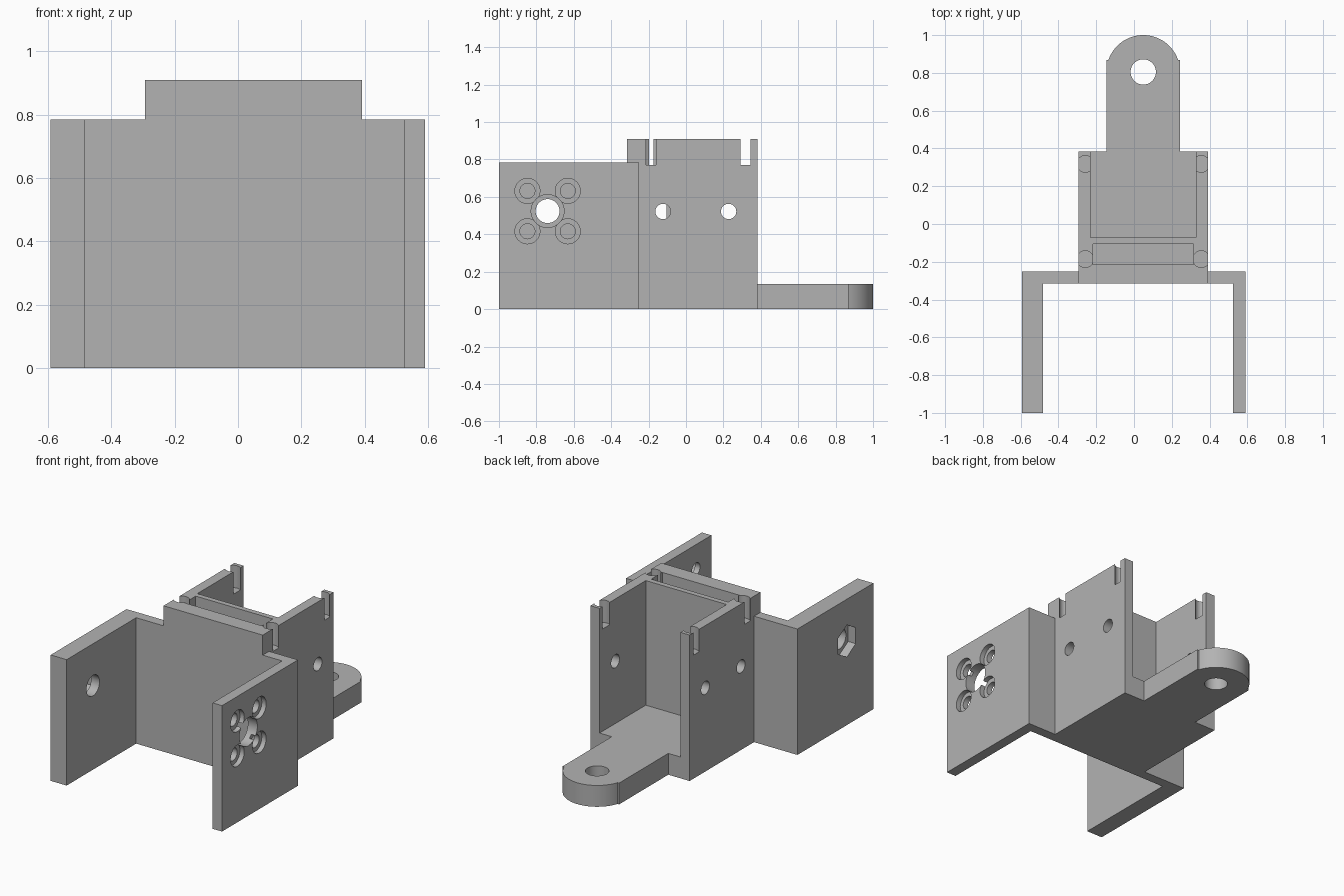
import bpy, math
from mathutils import Matrix, Vector

default = bpy.data.objects.get("Cube")
if default:
    bpy.data.objects.remove(default, do_unlink=True)

grey = bpy.data.materials.new("plain grey")
grey.use_nodes = True
GREY = (0.45, 0.45, 0.45, 1)
grey.diffuse_color = GREY
grey.node_tree.nodes["Principled BSDF"].inputs["Base Color"].default_value = GREY


def prism(name, outline, z0, z1):
    """Extrude a counter-clockwise xy outline from z0 to z1."""
    n = len(outline)
    verts = [(x, y, z) for z in (z0, z1) for x, y in outline]
    faces = [list(range(n))[::-1], list(range(n, 2 * n))]
    faces += [[i, (i + 1) % n, n + (i + 1) % n, n + i] for i in range(n)]
    mesh = bpy.data.meshes.new(name)
    mesh.from_pydata(verts, [], faces)
    mesh.materials.append(grey)
    obj = bpy.data.objects.new(name, mesh)
    bpy.context.collection.objects.link(obj)
    return obj


def rect(x0, x1, y0, y1):
    return [(x0, y0), (x1, y0), (x1, y1), (x0, y1)]


def ring(x, y, r, sides=48, start=0.0):
    angles = [start + math.tau * i / sides for i in range(sides)]
    return [(x + r * math.cos(a), y + r * math.sin(a)) for a in angles]


def cut(obj, cutter):
    cutter.hide_render = True
    mod = obj.modifiers.new("cut", "BOOLEAN")
    mod.operation, mod.solver, mod.object = "DIFFERENCE", "EXACT", cutter
    bpy.context.view_layer.objects.active = obj
    bpy.ops.object.modifier_apply(modifier=mod.name)
    bpy.data.objects.remove(cutter, do_unlink=True)


def drill_z(obj, x, y, r, z0, z1):
    cut(obj, prism("drill", ring(x, y, r), z0, z1))


# Maps a prism's own x, y, z to the model's y, z, x
SIDEWAYS = Matrix(((0, 0, 1), (1, 0, 0), (0, 1, 0))).to_4x4()


def drill_x(obj, y, z, r, x0, x1, sides=48, start=0.0):
    cutter = prism("drill", ring(y, z, r, sides, start), x0, x1)
    cutter.data.transform(SIDEWAYS)
    cut(obj, cutter)


# Housing: thick front wall with two side walls, open at the back
L, R, FRONT, BACK = -0.293, 0.391, -0.315, 0.383
IL, IR, INNER = -0.23, 0.328, -0.072
FLOOR, TOP, WING_TOP = 0.133, 0.91, 0.785
housing = prism("housing", [(L, FRONT), (R, FRONT), (R, BACK), (IR, BACK),
                            (IR, INNER), (IL, INNER), (IL, BACK), (L, BACK)], 0, TOP)
cut(housing, prism("slot", rect(-0.218, 0.314, -0.215, -0.105), FLOOR, 1))
for x in (-0.258, 0.356):
    for y in (-0.186, 0.318):
        drill_z(housing, x, y, 0.044, 0.77, 1)
for x0, x1 in ((-0.4, -0.2), (0.3, 0.5)):
    for y in (-0.123, 0.228):
        drill_x(housing, y, 0.522, 0.041, x0, x1, 32)

# Floor between the walls
prism("floor_plate", rect(IL, IR, INNER, BACK), 0, FLOOR)

# Rear tab with rounded end and pivot hole
TX, TY, TR = 0.049, 0.805, 0.195
a0 = math.asin((0.868 - TY) / TR)
arc = [a0 + (math.pi - 2 * a0) * i / 32 for i in range(33)]
tab = prism("rear_tab", [(TX - TR, BACK), (TX + TR, BACK), (TX + TR, 0.868)]
            + [(TX + TR * math.cos(a), TY + TR * math.sin(a)) for a in arc]
            + [(TX - TR, 0.868)], 0, FLOOR)
drill_z(tab, TX, TY, 0.067, -1, 1)

# Forward wings
WING_BACK, HY, HZ = -0.252, -0.74, 0.524
right_wing = prism("right_wing", [(-0.592, -1), (-0.482, -1), (-0.482, FRONT),
                                  (L, FRONT), (L, WING_BACK), (-0.592, WING_BACK)],
                   0, WING_TOP)
left_wing = prism("left_wing", [(0.525, -1), (0.59, -1), (0.59, WING_BACK),
                                (R, WING_BACK), (R, FRONT), (0.525, FRONT)],
                  0, WING_TOP)

# Bolt hole with hexagonal nut pocket on the thick wing
drill_x(right_wing, HY, HZ, 0.064, -0.7, -0.4)
drill_x(right_wing, HY, HZ, 0.1, -0.7, -0.54, 6, math.pi / 2)

# Shaft hole and four counterbored screw holes on the thin wing
drill_x(left_wing, HY, HZ, 0.088, 0.4, 0.7)
for sy in (-1, 1):
    for sz in (-1, 1):
        y, z = HY + sy * 0.108, HZ + sz * 0.108
        drill_x(left_wing, y, z, 0.04, 0.4, 0.7, 32)
        drill_x(left_wing, y, z, 0.067, 0.56, 0.7, 32)

# Smooth the round surfaces, keep the edges sharp
for obj in (housing, tab, left_wing, right_wing):
    bpy.ops.object.select_all(action="DESELECT")
    obj.select_set(True)
    bpy.context.view_layer.objects.active = obj
    bpy.ops.object.shade_smooth_by_angle(angle=math.radians(30))
